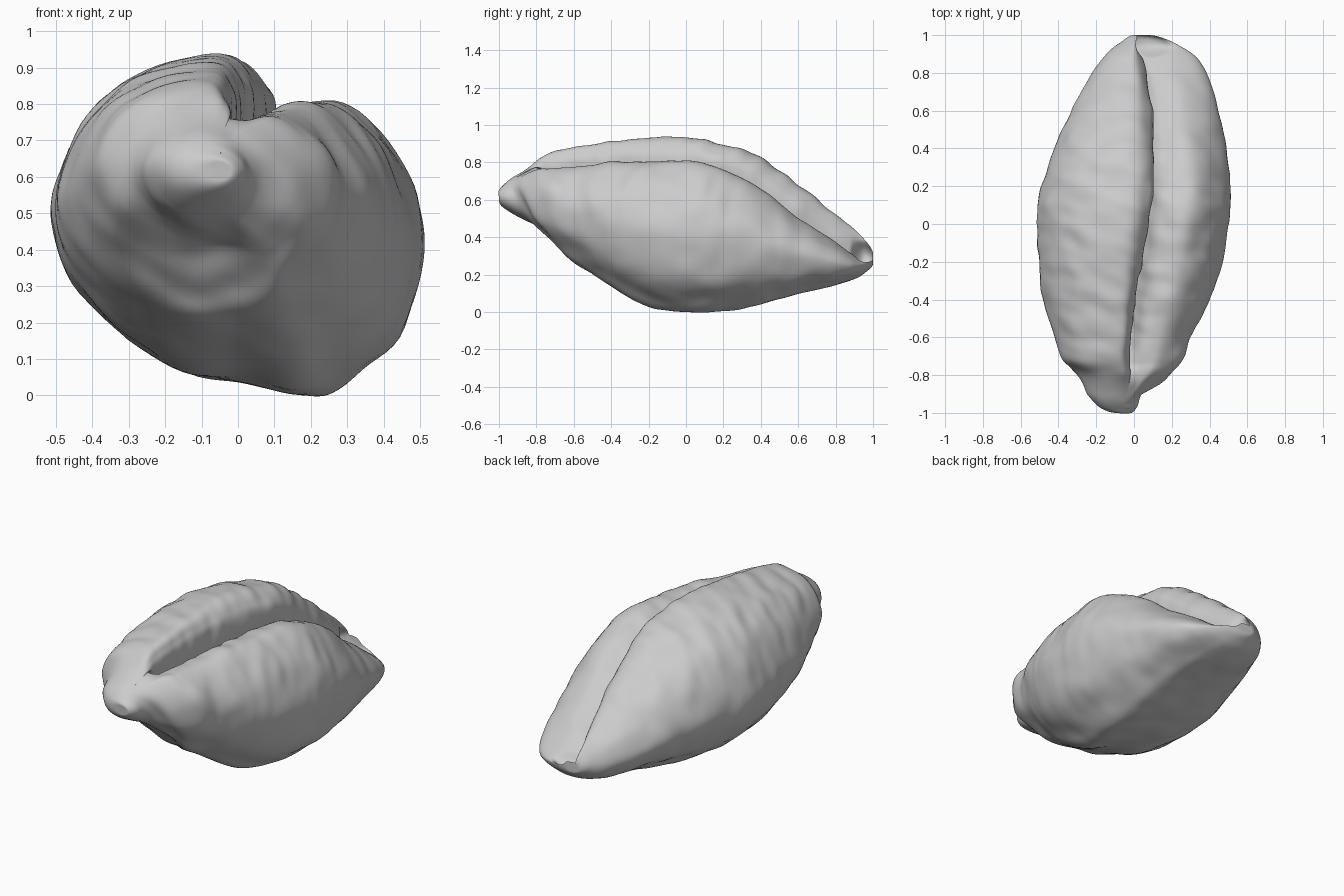
import bpy
import bmesh
import math
from mathutils import Vector, noise

cube = bpy.data.objects.get("Cube")
if cube:
    bpy.data.objects.remove(cube, do_unlink=True)

AROUND = 8        # subdivisions between neighbouring section points
ALONG = 180       # sections from tip to tip

# Stations: y, left x, right x, left lobe top, right lobe top, bottom, groove x, groove depth
STATIONS = [
    (-1, -.09, -.02, .64, .63, .59, -.05, 0),
    (-.96, -.19, .02, .68, .67, .54, -.05, 0),
    (-.87, -.25, .06, .74, .72, .48, -.04, 0),
    (-.79, -.29, .18, .82, .75, .43, -.02, .01),
    (-.72, -.38, .26, .855, .765, .385, -.015, .05),
    (-.6, -.42, .3, .88, .775, .285, 0, .13),
    (-.4, -.48, .4, .91, .795, .135, .02, .17),
    (-.15, -.507, .475, .935, .8, .015, .05, .17),
    (.1, -.51, .51, .92, .79, -.005, .08, .16),
    (.35, -.44, .495, .85, .68, .03, .085, .13),
    (.6, -.33, .445, .68, .5, .1, .08, .09),
    (.8, -.22, .385, .52, .37, .145, .055, .05),
    (.92, -.13, .29, .425, .29, .185, .03, .02),
    (.97, -.06, .2, .375, .28, .22, .02, 0),
    (1, 0, .07, .31, .29, .26, .02, 0),
]
KEYS = [math.acos(-s[0]) for s in STATIONS]


def hermite(p0, p1, m0, m1, t):
    return ((2*t**3 - 3*t*t + 1) * p0 + (t**3 - 2*t*t + t) * m0
            + (3*t*t - 2*t**3) * p1 + (t**3 - t*t) * m1)


def station_at(angle):
    """Smoothly interpolated station values, in an angle that crowds the tips."""
    i = 0
    while i < len(KEYS) - 2 and angle > KEYS[i + 1]:
        i += 1
    span = KEYS[i + 1] - KEYS[i]
    t = (angle - KEYS[i]) / span

    def slope(k, c):
        a, b = max(k - 1, 0), min(k + 1, len(KEYS) - 1)
        return (STATIONS[b][c] - STATIONS[a][c]) / (KEYS[b] - KEYS[a]) * span

    return [hermite(STATIONS[i][c], STATIONS[i + 1][c], slope(i, c), slope(i + 1, c), t)
            for c in range(1, 8)]


def clamp(x, low=0, high=1):
    return min(high, max(low, x))


def section(angle):
    """Closed outline of two lobes, the left one curling over the groove."""
    left, right, top, top_r, low, g, depth = station_at(angle)
    depth = max(depth, 0)
    w, v, h, hr = g - left, right - g, top - low, top_r - low
    y = -math.cos(angle)
    curl = .015 * clamp(y * 3 + .4, -1) * clamp(depth * 10)
    keel = 1 - .5 * clamp(y * 1.5)
    pts = [
        (g - .18*w, top), (g - .58*w, top - .06*h), (g - .86*w, top - .21*h),
        (left, low + .52*h), (g - .83*w, low + .28*h), (g - .42*w, low + .09*h),
        (g - .05*w, low + .04*h*keel), (g + .3*v, low), (g + .53*v, low + .07*hr*keel),
        (g + .87*v, low + .24*hr), (right, low + .55*hr),
        (g + .85*v, low + .82*hr), (g + .5*v, top_r), (g + .14*v, top_r - .045*hr),
        (g - .02, top_r - depth), (g + curl, top_r - .1*depth),
        (g - .03*w + curl, top_r + .55*(top - top_r)),
    ]
    # The lobes merge into one oval at both tips
    oval = clamp(max((-y - .74) / .15, (y - .88) / .12))
    centre = Vector(((left + right) / 2, (top + low) / 2))
    n = len(pts)
    ring = []
    for k in range(n):
        a, b, c, d = (Vector(pts[(k + j) % n]) for j in (-1, 0, 1, 2))
        for s in range(AROUND):
            p = hermite(b, c, (c - a) * .5, (d - b) * .5, s / AROUND)
            way = Vector(((p.x - centre.x) / (right - left), (p.y - centre.y) / h)).normalized()
            round_p = centre + Vector((way.x * (right - left), way.y * h)) / 2
            p = p.lerp(round_p, oval)
            ring.append(Vector((p.x, y, p.y)))
    return ring


def bump(distance, width):
    return math.exp(-(distance / width) ** 2)


# Loft the shell from tip to tip
bm = bmesh.new()
rings = []
for i in range(ALONG + 1):
    rings.append([bm.verts.new(p) for p in section(math.pi * i / ALONG)])
for r0, r1 in zip(rings, rings[1:]):
    for k in range(len(r0)):
        j = (k + 1) % len(r0)
        bm.faces.new((r0[k], r0[j], r1[j], r1[k]))
for ring in (rings[0], rings[-1]):
    centre = bm.verts.new(sum((q.co for q in ring), Vector()) / len(ring))
    for k in range(len(ring)):
        bm.faces.new((ring[k], ring[(k + 1) % len(ring)], centre))
bmesh.ops.recalc_face_normals(bm, faces=bm.faces)
bm.normal_update()

# Worn surface: broad lumps and growth wrinkles that run around the lobes
for vert in bm.verts:
    p = vert.co.copy()
    fade = clamp(1 - abs(p.y) ** 6)
    lumps = noise.noise(p * 8) * .009
    wrinkle = noise.noise(Vector((p.x * 6, p.y * 13 + p.x * 4, p.z * 6))) * .008
    upper = clamp((p.z - .2) * 2, .25)
    vert.co = p + vert.normal * fade * (lumps + wrinkle * upper)

# Coiled spire at the front: raised rim around a hollow under the knob
for vert in bm.verts:
    p = vert.co
    if p.y < -.3:
        radius = math.hypot(p.x + .08, p.z - .47)
        facing = clamp(-vert.normal.y * 2)
        p.y -= .03 * bump(radius - .25, .05) * facing
        p.y += .05 * bump(math.hypot(p.x + .08, (p.z - .43) * 1.3), .11) * facing

mesh = bpy.data.meshes.new("shell")
bm.to_mesh(mesh)
bm.free()
shell = bpy.data.objects.new("shell", mesh)
bpy.context.collection.objects.link(shell)

# Plain grey
grey = bpy.data.materials.new("shell grey")
grey.use_nodes = True
colour = (.6, .6, .6, 1)
grey.diffuse_color = colour
for node in grey.node_tree.nodes:
    if node.type == "BSDF_PRINCIPLED":
        node.inputs["Base Color"].default_value = colour
mesh.materials.append(grey)

for other in bpy.context.selected_objects:
    other.select_set(False)
shell.select_set(True)
bpy.context.view_layer.objects.active = shell
bpy.ops.object.shade_smooth_by_angle(angle=math.radians(60))
